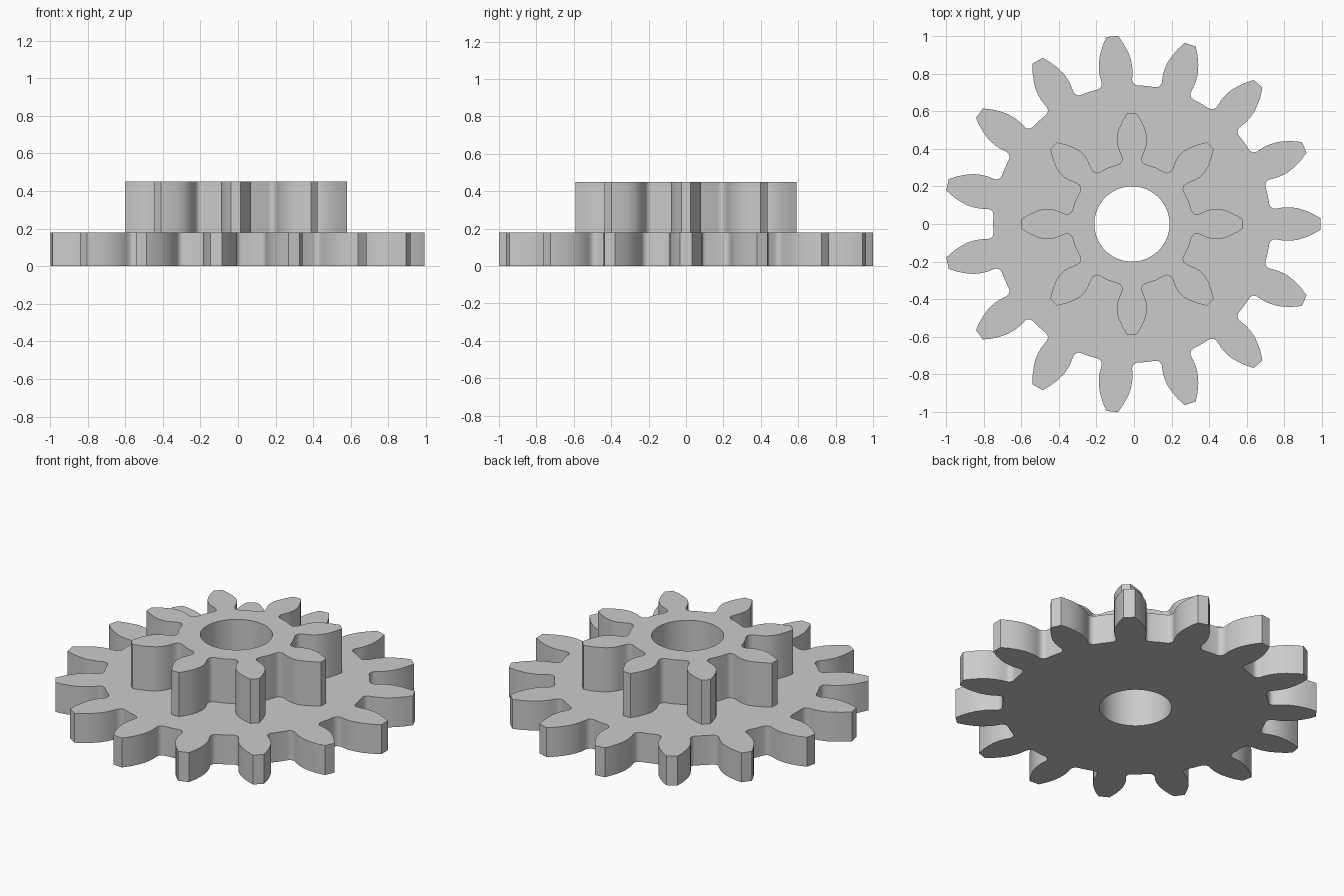
import bpy
import bmesh
import math

cube = bpy.data.objects.get("Cube")
if cube:
    bpy.data.objects.remove(cube, do_unlink=True)

AXIS_X = -0.011
BORE_RADIUS = 0.2

grey = bpy.data.materials.new("plain_grey")
grey.use_nodes = True
grey.diffuse_color = (0.6, 0.6, 0.6, 1)
grey.node_tree.nodes["Principled BSDF"].inputs["Base Color"].default_value = (0.6, 0.6, 0.6, 1)


def gear_outline(teeth, flank):
    """Repeat one tooth, given as (radius, half width) from root to tip."""
    step = math.tau / teeth
    root = flank[0][0]
    tooth = [(r, -math.asin(w / r)) for r, w in flank]
    tooth += [(r, -a) for r, a in reversed(tooth)]
    tooth.append((root, step / 2))
    return [(r * math.cos(a + i * step), r * math.sin(a + i * step))
            for i in range(teeth) for r, a in tooth]


def circle(radius, count=64):
    return [(radius * math.cos(math.tau * i / count),
             radius * math.sin(math.tau * i / count)) for i in range(count)]


def make_gear(name, teeth, flank, bottom, height):
    bm = bmesh.new()
    for loop in (gear_outline(teeth, flank), circle(BORE_RADIUS)):
        verts = [bm.verts.new((x, y, 0)) for x, y in loop]
        for i, v in enumerate(verts):
            bm.edges.new((verts[i - 1], v))
    # Fill between outline and bore, then raise to full thickness
    bmesh.ops.triangle_fill(bm, edges=bm.edges[:], use_beauty=True, normal=(0, 0, 1))
    raised = bmesh.ops.extrude_face_region(bm, geom=bm.faces[:], use_keep_orig=True)
    top = [g for g in raised["geom"] if isinstance(g, bmesh.types.BMVert)]
    bmesh.ops.translate(bm, verts=top, vec=(0, 0, height))
    bmesh.ops.recalc_face_normals(bm, faces=bm.faces[:])
    bmesh.ops.dissolve_limit(bm, angle_limit=0.001, verts=bm.verts[:],
                             edges=[e for e in bm.edges if e.is_manifold])
    mesh = bpy.data.meshes.new(name)
    bm.to_mesh(mesh)
    bm.free()
    mesh.materials.append(grey)
    gear = bpy.data.objects.new(name, mesh)
    gear.location = (AXIS_X, 0, bottom)
    bpy.context.collection.objects.link(gear)
    bpy.ops.object.select_all(action="DESELECT")
    gear.select_set(True)
    bpy.context.view_layer.objects.active = gear
    bpy.ops.object.shade_smooth_by_angle(angle=math.radians(40))
    return gear


# Wide lower gear
make_gear("large_gear", 15, [
    (0.738, 0.105), (0.742, 0.093), (0.752, 0.084), (0.766, 0.081), (0.785, 0.084),
    (0.81, 0.088), (0.84, 0.089), (0.88, 0.085), (0.92, 0.073), (0.96, 0.056),
    (1.003, 0.031)], 0, 0.18)

# Narrow upper gear with undercut teeth
make_gear("small_gear", 8, [
    (0.325, 0.074), (0.328, 0.063), (0.336, 0.055), (0.348, 0.052), (0.362, 0.054),
    (0.38, 0.061), (0.41, 0.073), (0.44, 0.08), (0.475, 0.08), (0.51, 0.07),
    (0.55, 0.05), (0.59, 0.025)], 0.18, 0.27)
